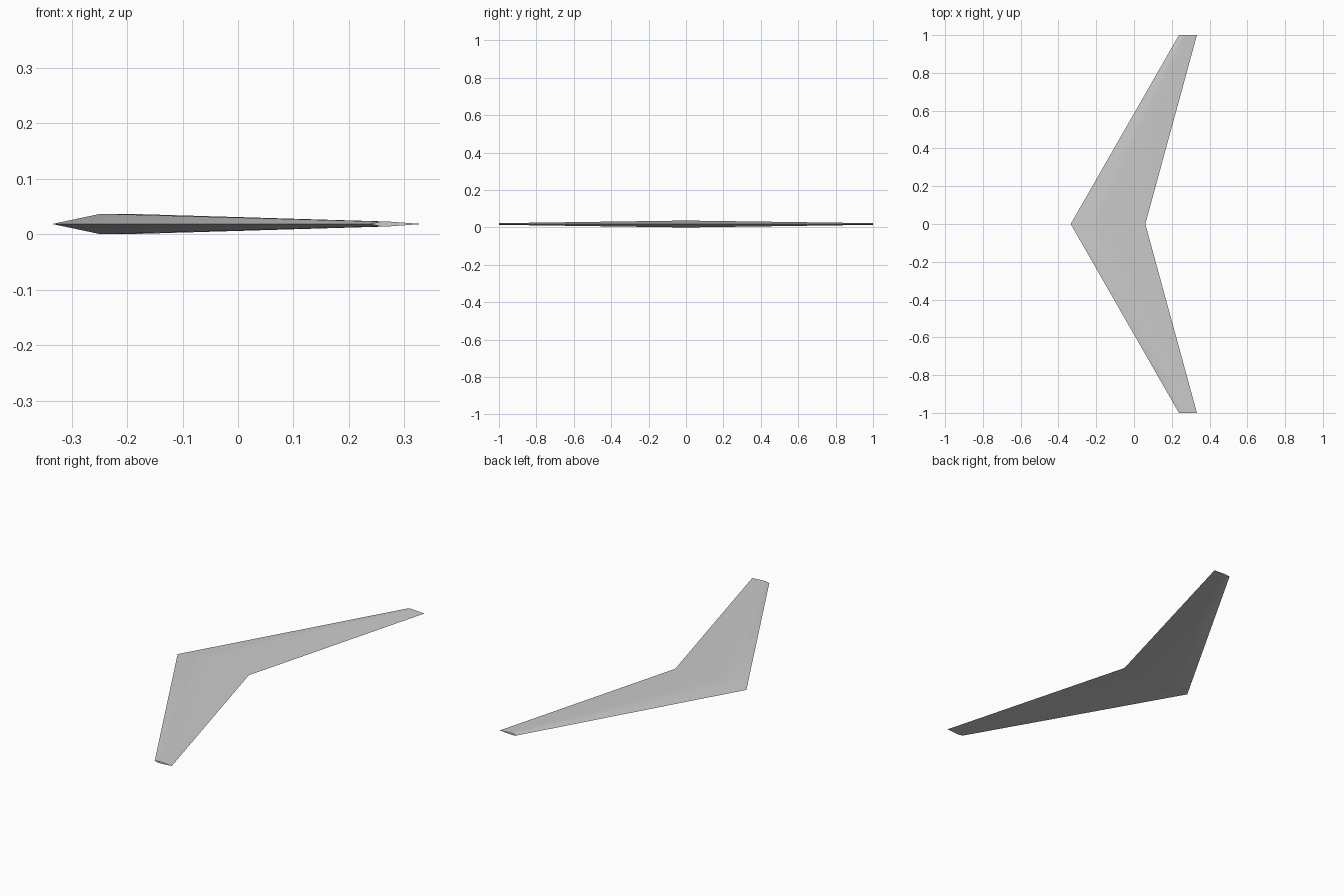
import bpy
import bmesh

cube = bpy.data.objects.get("Cube")
if cube:
    bpy.data.objects.remove(cube, do_unlink=True)

# Single matte grey
grey = bpy.data.materials.new("light_grey")
grey.use_nodes = True
colour = (0.6, 0.6, 0.6, 1)
grey.diffuse_color = colour
grey.node_tree.nodes["Principled BSDF"].inputs["Base Color"].default_value = colour

MID_Z = 0.0185
# Wing section: chord fraction, height as a share of the chord
SECTION = [(0, 0), (0.22, 0.0466), (0.345, 0.0466), (1, 0),
           (0.345, -0.0466), (0.22, -0.0466)]
# Span stations: y, leading edge x, chord
STATIONS = [(-1, 0.238, 0.095), (0, -0.335, 0.395), (1, 0.238, 0.095)]

# Loft the section from tip to tip
bm = bmesh.new()
rings = [[bm.verts.new((lead + c * chord, y, MID_Z + h * chord)) for c, h in SECTION]
         for y, lead, chord in STATIONS]
n = len(SECTION)
for a, b in zip(rings, rings[1:]):
    for i in range(n):
        j = (i + 1) % n
        bm.faces.new((a[i], a[j], b[j], b[i]))
    # Crisp leading and trailing edges
    for i in (0, 3):
        bm.edges.get((a[i], b[i])).smooth = False

# Flat tip caps
for ring in (rings[0], rings[-1]):
    cap = bm.faces.new(ring)
    for e in cap.edges:
        e.smooth = False

bmesh.ops.recalc_face_normals(bm, faces=bm.faces)
for f in bm.faces:
    f.smooth = True

mesh = bpy.data.meshes.new("swept_wing")
bm.to_mesh(mesh)
bm.free()
mesh.materials.append(grey)
wing = bpy.data.objects.new("swept_wing", mesh)
bpy.context.collection.objects.link(wing)
